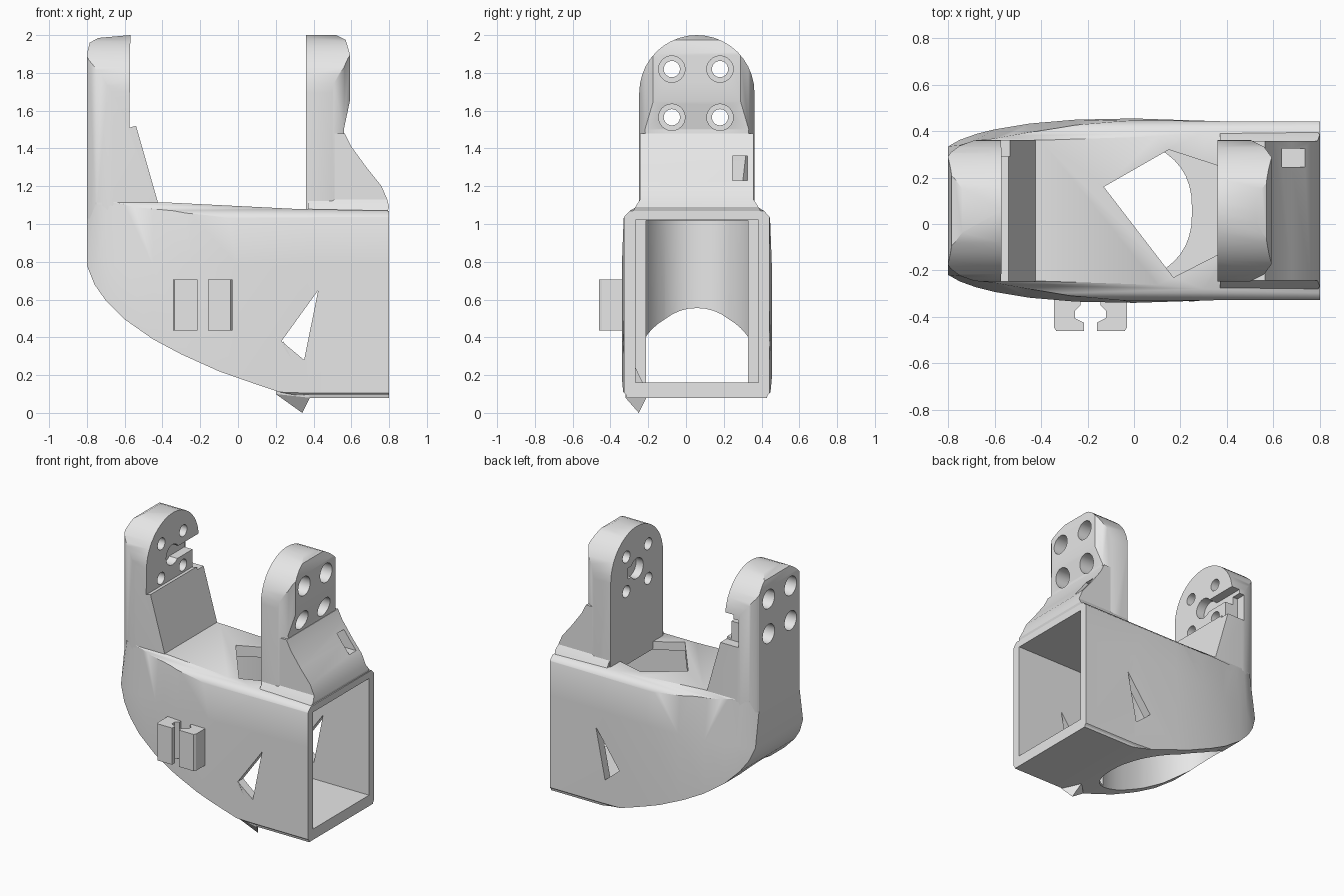
import bpy, bmesh, math
from mathutils import Vector

cube = bpy.data.objects.get("Cube")
if cube:
    bpy.data.objects.remove(cube, do_unlink=True)

grey = bpy.data.materials.new("light_grey")
grey.use_nodes = True
grey.diffuse_color = (0.8, 0.8, 0.8, 1)
grey.node_tree.nodes["Principled BSDF"].inputs["Base Color"].default_value = (0.8, 0.8, 0.8, 1)

MID = 0.0575  # y of the symmetry plane


def from_bmesh(name, bm):
    bmesh.ops.recalc_face_normals(bm, faces=bm.faces)
    mesh = bpy.data.meshes.new(name)
    bm.to_mesh(mesh)
    bm.free()
    mesh.materials.append(grey)
    ob = bpy.data.objects.new(name, mesh)
    bpy.context.collection.objects.link(ob)
    return ob


def prism(name, axis, pts, lo, hi):
    """Extrude a 2D outline along an axis; the outline uses the other two in order."""
    def place(p, d):
        return {"x": (d, p[0], p[1]), "y": (p[0], d, p[1]), "z": (p[0], p[1], d)}[axis]
    bm = bmesh.new()
    face = bm.faces.new([bm.verts.new(place(p, lo)) for p in pts])
    new = bmesh.ops.extrude_face_region(bm, geom=[face])["geom"]
    shift = Vector(place((0, 0), hi - lo))
    bmesh.ops.translate(bm, vec=shift, verts=[v for v in new if isinstance(v, bmesh.types.BMVert)])
    return from_bmesh(name, bm)


def loft(name, layers):
    """Skin a stack of (z, outline) layers with equal point counts."""
    bm = bmesh.new()
    rings = [[bm.verts.new((x, y, z)) for x, y in pts] for z, pts in layers]
    for a, b in zip(rings, rings[1:]):
        for i in range(len(a)):
            j = (i + 1) % len(a)
            bm.faces.new((a[i], a[j], b[j], b[i]))
    bm.faces.new(rings[0])
    bm.faces.new(rings[-1])
    return from_bmesh(name, bm)


def combine(ob, other, op):
    """Apply a boolean and discard the helper."""
    mod = ob.modifiers.new("cut", "BOOLEAN")
    mod.operation, mod.solver, mod.object = op, "EXACT", other
    bpy.context.view_layer.objects.active = ob
    bpy.ops.object.modifier_apply(modifier=mod.name)
    bpy.data.objects.remove(other, do_unlink=True)


def keep(ob, *args):
    combine(ob, prism("helper", *args), "INTERSECT")


def cut(ob, *args):
    combine(ob, prism("helper", *args), "DIFFERENCE")


def box(x0, x1, y0, y1):
    return [(x0, y0), (x1, y0), (x1, y1), (x0, y1)]


def circle(cx, cy, r, n=24):
    return [(cx + r * math.cos(2 * math.pi * i / n), cy + r * math.sin(2 * math.pi * i / n))
            for i in range(n)]


def mirrored(half):
    """Closed outline from (position, half width) pairs, mirrored about MID."""
    return [(p, MID - w) for p, w in half] + [(p, MID + w) for p, w in reversed(half)]


def across(half):
    """Same, for outlines in y and z."""
    return [(y, z) for z, y in mirrored(half)]


# Hull shell: side profile crossed with a plan that narrows into the arm, and a rounded roof
belly = [(-0.8, 0.78), (-0.76, 0.68), (-0.7, 0.595), (-0.6, 0.495), (-0.45, 0.39), (-0.3, 0.31),
         (-0.1, 0.22), (0.1, 0.15), (0.22, 0.11), (0.38, 0.08), (0.8, 0.08)]
body = prism("body_shell", "y", belly + [(0.8, 1.07), (0.3, 1.08), (-0.4, 1.115), (-0.8, 1.115)], -1, 1)
wide = mirrored([(-0.85, 0.25), (-0.8, 0.277), (-0.75, 0.305), (-0.68, 0.33), (-0.6, 0.35),
                 (-0.45, 0.375), (-0.25, 0.392), (0, 0.397), (0.37, 0.385), (0.85, 0.385)])
slim = mirrored([(-0.85, 0.2), (-0.8, 0.225), (-0.75, 0.282), (-0.68, 0.303), (-0.6, 0.311),
                 (-0.45, 0.335), (-0.25, 0.365), (0, 0.385), (0.37, 0.385), (0.85, 0.385)])
combine(body, loft("helper", [(-1, wide), (0.78, wide), (1.1, slim), (1.3, slim)]), "INTERSECT")
keep(body, "x", across([(0.0, 0.35), (0.095, 0.375), (0.12, 0.4), (1.0, 0.4), (1.04, 0.383),
                        (1.07, 0.355), (1.09, 0.32), (1.15, 0.28)]), -1, 1)

# Square tunnel from the open end, meeting a vertical rounded well open underneath
cut(body, "z", [(-0.13, 0.16), (0.17, -0.23), (0.365, -0.13), (0.365, 0.25), (0.15, 0.32)], 0.9, 1.5)
cut(body, "x", box(-0.268, 0.383, 0.16, 1.02), 0.1, 0.9)
well = []
for i in range(48):
    c, s = math.cos(i * math.pi / 24), math.sin(i * math.pi / 24)
    power = 0.8 if c > 0 else 0.95
    well.append((-0.205 + 0.455 * math.copysign(abs(c) ** power, c),
                 MID + 0.324 * math.copysign(abs(s) ** power, s)))
cut(body, "z", well, -0.5, 1.019)

# Torn hole in the side walls
cut(body, "y", [(0.23, 0.38), (0.35, 0.28), (0.425, 0.65)], -1, 1)


def arm_outline(flare):
    top = [(MID - 0.305 * math.cos(math.pi * i / 20), 1.695 + 0.305 * math.sin(math.pi * i / 20))
           for i in range(21)]
    return [(MID - flare, 1.03)] + top + [(MID + flare, 1.03)]


def drill(ob, inner, outer, sign):
    """Four screw holes with counterbores on the outer side."""
    for y in (-0.075, 0.18):
        for z in (1.565, 1.82):
            cut(ob, "x", circle(y, z, 0.043), -1.5, 1.5)
            lo, hi = sorted((inner + sign * 0.11, outer + sign * 0.3))
            cut(ob, "x", circle(y, z, 0.07), lo, hi)


# Tall arm on the rounded end
right_arm = prism("right_arm", "y", [(-0.8, 1.03), (-0.8, 1.9), (-0.785, 1.96), (-0.74, 1.985),
                                     (-0.57, 2.0), (-0.575, 1.51), (-0.54, 1.52), (-0.4, 1.03)], -1, 1)
keep(right_arm, "x", arm_outline(0.305), -1, 1)
keep(right_arm, "z", mirrored([(-0.81, 0.22), (-0.79, 0.25), (-0.75, 0.28), (-0.69, 0.302),
                               (-0.62, 0.31), (-0.3, 0.31)]), 0, 3)
drill(right_arm, -0.575, -0.8, -1)
cut(right_arm, "x", circle(MID, 1.69, 0.075), -0.64, -0.4)
cut(right_arm, "x", box(MID, 0.45, 1.64, 1.73), -0.64, -0.4)
cut(right_arm, "x", box(0.29, 0.45, 1.5, 1.7), -0.68, -0.4)

# Tall arm over the square end
left_arm = prism("left_arm", "y", [(0.36, 1.03), (0.36, 2.0), (0.52, 2.0), (0.57, 1.975),
                                   (0.592, 1.9), (0.592, 1.65), (0.56, 1.5), (0.6, 1.03)], -1, 1)
keep(left_arm, "x", arm_outline(0.305), -1, 1)
keep(left_arm, "z", mirrored([(0.3, 0.305), (0.5, 0.305), (0.56, 0.275), (0.6, 0.22), (0.7, 0.2)]), 0, 3)
drill(left_arm, 0.36, 0.59, 1)
cut(left_arm, "x", circle(MID, 1.69, 0.075), 0.2, 0.42)
cut(left_arm, "x", box(MID, 0.16, 1.65, 1.73), 0.2, 0.42)

# Flared foot of that arm with a cable slot
foot = prism("left_arm_foot", "y", [(0.37, 1.03), (0.37, 1.12), (0.5, 1.48), (0.565, 1.48), (0.6, 1.41),
                                    (0.68, 1.3), (0.76, 1.2), (0.79, 1.13), (0.8, 1.09), (0.78, 1.03)], -1, 1)
keep(foot, "x", across([(1.03, 0.36), (1.1, 0.32), (1.13, 0.3), (1.6, 0.3)]), -1, 1)
cut(foot, "x", box(0.245, 0.325, 1.23, 1.36), 0.56, 0.9)

# Pair of hooked cable clips on the front wall
hook = [(-0.345, -0.32), (-0.345, -0.445), (-0.335, -0.46), (-0.215, -0.46), (-0.215, -0.425),
        (-0.255, -0.405), (-0.255, -0.375), (-0.23, -0.35), (-0.23, -0.32)]
clips = [prism("right_clip", "z", hook, 0.435, 0.705),
         prism("left_clip", "z", [(-0.375 - x, y) for x, y in hook], 0.435, 0.705)]

# Jagged spur under the front wall
bm = bmesh.new()
for co in [(0.24, -0.335, 0.38), (0.2, -0.3, 0.1), (0.34, -0.25, 0),
           (0.38, -0.32, 0.08), (0.3, -0.2, 0.1)]:
    bm.verts.new(co)
bmesh.ops.convex_hull(bm, input=bm.verts)
from_bmesh("front_spur", bm)

# Smooth the curves, keep edges sharp
bpy.ops.object.select_all(action="DESELECT")
for ob in [body, right_arm, left_arm, foot] + clips:
    ob.select_set(True)
bpy.context.view_layer.objects.active = body
bpy.ops.object.shade_smooth_by_angle(angle=math.radians(30))
